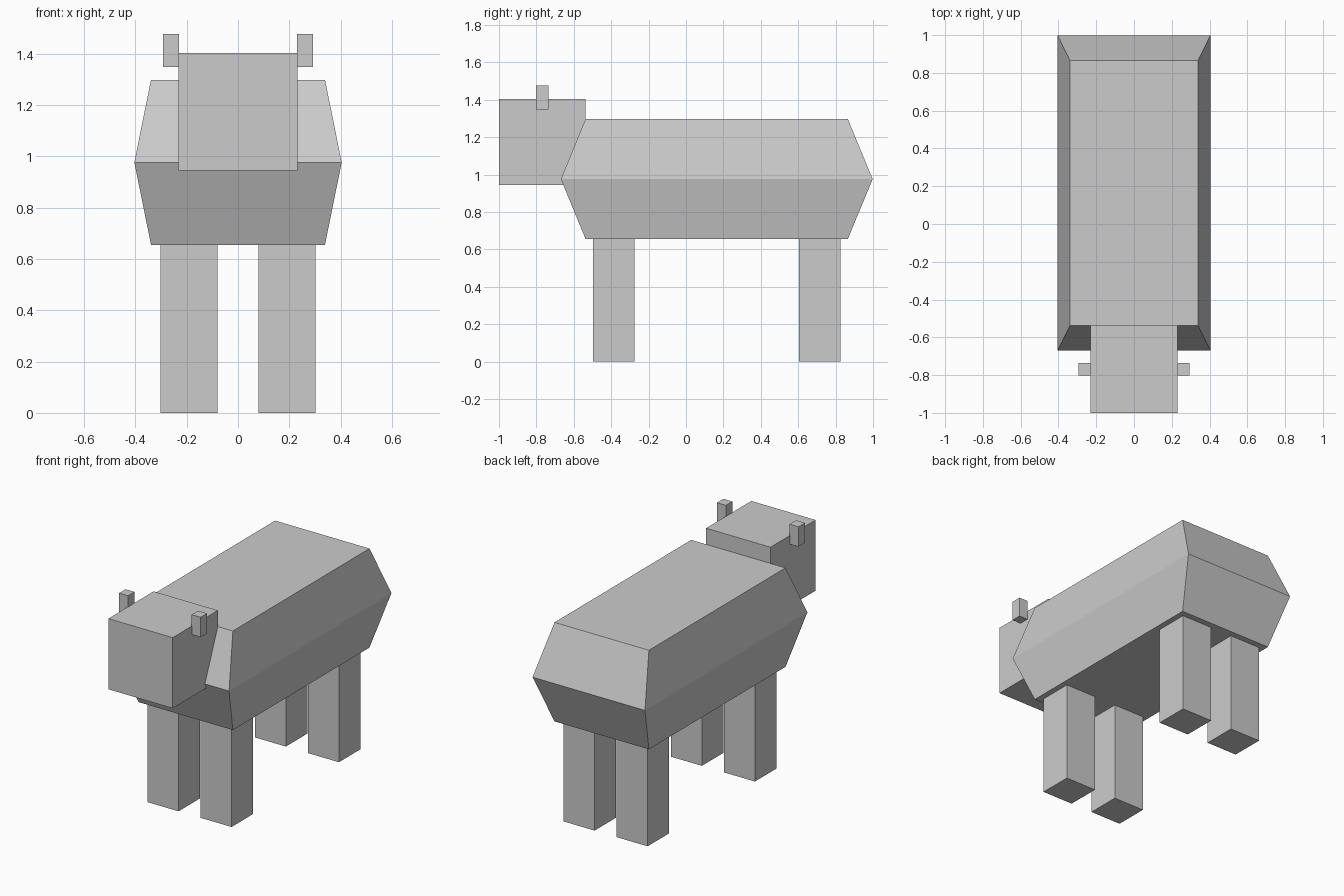
import bpy, bmesh

if "Cube" in bpy.data.objects:
    bpy.data.objects.remove(bpy.data.objects["Cube"])


def box(name, lo, hi):
    """Axis-aligned box between two corners, with its geometry in world space."""
    bm = bmesh.new()
    bmesh.ops.create_cube(bm, size=1)
    for v in bm.verts:
        v.co = [(a + b) / 2 + c * (b - a) for a, b, c in zip(lo, hi, v.co)]
    mesh = bpy.data.meshes.new(name)
    bm.to_mesh(mesh)
    bm.free()
    obj = bpy.data.objects.new(name, mesh)
    bpy.context.collection.objects.link(obj)
    return obj


def mirrored(name, lo, hi):
    """Box repeated on the other side of x = 0."""
    box(name, lo, hi).modifiers.new("mirror", 'MIRROR')


# Body: box with a middle edge loop pushed outwards
body = box("body", (-0.339, -0.537, 0.655), (0.339, 0.865, 1.298))
bm = bmesh.new()
bm.from_mesh(body.data)
uprights = [e for e in bm.edges if abs(e.verts[0].co.z - e.verts[1].co.z) > 0.1]
bmesh.ops.subdivide_edges(bm, edges=uprights, cuts=1)
for v in bm.verts:
    if 0.8 < v.co.z < 1.2:
        v.co.x *= 0.404 / 0.339
        v.co.y += 0.133 if v.co.y > 0 else -0.132
        v.co.z = 0.976
bm.to_mesh(body.data)
bm.free()

# Head and ears
box("head", (-0.231, -1.0, 0.944), (0.231, -0.537, 1.403))
mirrored("ears", (0.229, -0.802, 1.347), (0.293, -0.736, 1.476))

# Legs
for name, y in (("front_legs", -0.497), ("back_legs", 0.604)):
    mirrored(name, (0.079, y, 0), (0.302, y + 0.221, 0.655))
